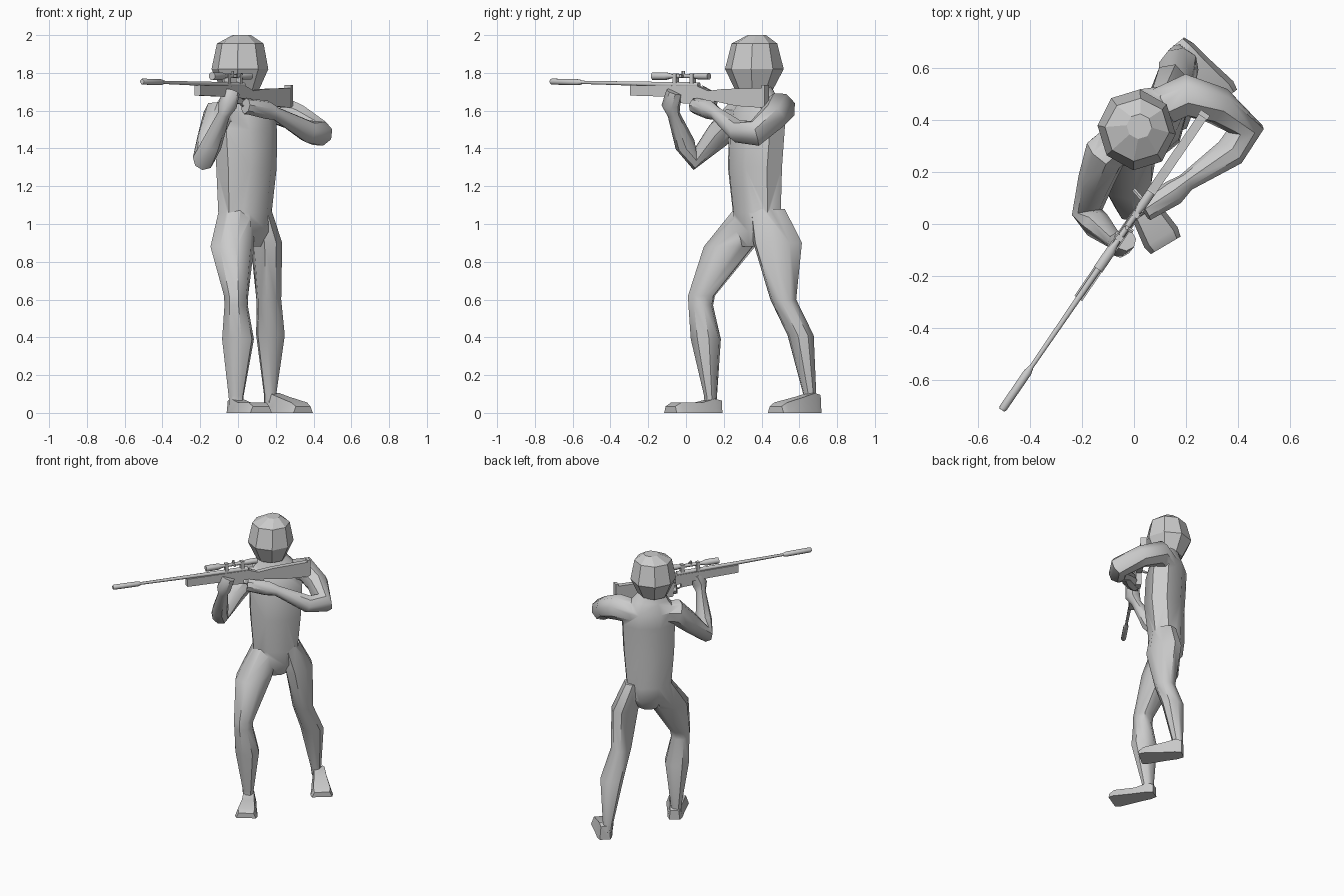
import bpy, bmesh
from math import sin, cos, pi, radians
from mathutils import Vector as V

if "Cube" in bpy.data.objects:
    bpy.data.objects.remove(bpy.data.objects["Cube"])


def skin(name, rings):
    """Closed surface through equal-sized rings of points."""
    bm = bmesh.new()
    loops = [[bm.verts.new(p) for p in r] for r in rings]
    n = len(loops[0])
    for a, b in zip(loops, loops[1:]):
        for i in range(n):
            bm.faces.new((a[i], a[(i + 1) % n], b[(i + 1) % n], b[i]))
    bm.faces.new(loops[0][::-1])
    bm.faces.new(loops[-1])
    bmesh.ops.recalc_face_normals(bm, faces=bm.faces)
    me = bpy.data.meshes.new(name)
    bm.to_mesh(me)
    bm.free()
    ob = bpy.data.objects.new(name, me)
    bpy.context.collection.objects.link(ob)
    return ob


def column(name, rows, yaw=0, n=8):
    """Level rings; rows are (x, y, z, half width, half depth)."""
    k, c, s = 1 / cos(pi / n), cos(radians(yaw)), sin(radians(yaw))
    rings = []
    for x, y, z, w, d in rows:
        ring = []
        for i in range(n):
            t = 2 * pi * (i + .5) / n
            u, v = k * w * cos(t), k * d * sin(t)
            ring.append(V((x + u * c - v * s, y + u * s + v * c, z)))
        rings.append(ring)
    return skin(name, rings)


def tube(name, rows, n=8):
    """Rings square to a path; rows are (x, y, z, radius)."""
    P = [V(r[:3]) for r in rows]
    rings = []
    for i, p in enumerate(P):
        t = V((0, 0, 0))
        if i:
            t += (p - P[i - 1]).normalized()
        if i < len(P) - 1:
            t += (P[i + 1] - p).normalized()
        t.normalize()
        if i == 0:
            u = t.cross(V((0, 0, 1))) if abs(t.z) < .95 else V((1, 0, 0))
        u = (u - t * u.dot(t)).normalized()
        w = t.cross(u)
        rings.append([p + rows[i][3] * (u * cos(2 * pi * (j + .5) / n) + w * sin(2 * pi * (j + .5) / n))
                      for j in range(n)])
    return skin(name, rings)


def foot(name, heel, toe, h):
    """Wedge shoe from heel to toe with ankle height h."""
    a, b = V((*heel, 0)), V((*toe, 0))
    side = (b - a).normalized().cross(V((0, 0, 1)))
    rings = []
    for t, lo, hi, z in ((0, .035, .028, h - .01), (.15, .05, .035, h), (.42, .057, .04, h - .02),
                         (.88, .075, .055, .055), (1, .066, .05, .035)):
        c = a.lerp(b, t)
        rings.append([c - side * lo, c + side * lo, c + side * hi + V((0, 0, z)), c - side * hi + V((0, 0, z))])
    return skin(name, rings)


def smooth(ob, angle):
    bpy.ops.object.select_all(action='DESELECT')
    ob.select_set(True)
    bpy.context.view_layer.objects.active = ob
    bpy.ops.object.shade_smooth_by_angle(angle=radians(angle))


# Torso, turned with the stance
body = column("body", [
    (.05, .36, .88, .07, .06), (.045, .375, .96, .14, .105), (.037, .375, 1.06, .145, .11),
    (.045, .365, 1.30, .165, .122), (.04, .375, 1.5, .172, .122), (.03, .385, 1.6, .18, .11),
    (.02, .385, 1.67, .12, .075), (.01, .37, 1.76, .055, .06)], yaw=39)

# Legs and feet
parts = [
    column("back_leg", [(.11, .43, 1.08, .06, .09), (.15, .485, .9, .076, .125), (.163, .515, .6, .062, .065),
                        (.172, .607, .41, .072, .065), (.17, .655, .1, .031, .033), (.17, .66, .05, .03, .03)], 10),
    column("front_leg", [(-.01, .34, 1.08, .085, .08), (-.03, .23, .88, .108, .13), (-.01, .082, .62, .06, .068),
                         (-.01, .078, .57, .058, .062), (0, .105, .39, .08, .075), (-.01, .13, .09, .038, .032),
                         (-.01, .13, .04, .035, .03)], -10),
    foot("front_foot", (-.03, .175), (.122, -.082), .075),
    foot("back_foot", (.165, .695), (.345, .475), .105),
    # Trigger arm with raised elbow
    tube("trigger_arm", [(.08, .44, 1.58, .08), (.2, .495, 1.61, .087), (.32, .455, 1.56, .075),
                         (.43, .365, 1.48, .072), (.37, .275, 1.49, .06), (.2, .16, 1.585, .036),
                         (.15, .12, 1.605, .05), (.04, .05, 1.625, .042)]),
    # Supporting arm with low elbow
    tube("support_arm", [(-.03, .34, 1.57, .08), (-.11, .27, 1.57, .085), (-.145, .17, 1.47, .07),
                         (-.18, .045, 1.345, .06), (-.14, -.005, 1.42, .055), (-.075, -.065, 1.58, .033),
                         (-.055, -.08, 1.63, .05), (-.035, -.06, 1.7, .045)]),
]

# Fuse limbs into the body
bpy.context.view_layer.objects.active = body
for p in parts:
    m = body.modifiers.new("union", 'BOOLEAN')
    m.object, m.operation, m.solver, m.use_self = p, 'UNION', 'EXACT', True
    bpy.ops.object.modifier_apply(modifier=m.name)
    bpy.data.objects.remove(p)
smooth(body, 44)

# Faceted helmeted head
column("head", [(.012, .36, 1.705, .09, .09), (.01, .362, 1.82, .139, .145), (.012, .362, 1.955, .115, .112),
                (.02, .375, 2.0, .045, .045)], yaw=17)

# Rifle: s runs from muzzle to butt
AX = V((.565, .825, 0))
SIDE = V((.825, -.565, 0))


def at(s, z, off=0):
    return V((-.508, -.715, z)) + AX * s + SIDE * off


def turned(name, rows, z, drop=0, n=8):
    ob = tube(name, [(*at(s, z - drop * s), r) for s, r in rows], n)
    smooth(ob, 50)
    return ob


def slab(name, pts, half):
    return skin(name, [[at(s, z, o) for s, z in pts] for o in (-half, half)])


turned("barrel", [(.17, .009), (.55, .012), (.95, .016)], 1.754, .02)
turned("muzzle_sleeve", [(0, .013), (.01, .017), (.175, .017), (.2, .01)], 1.754, .02)
slab("stock", [(.52, 1.68), (.52, 1.735), (.95, 1.73), (1.02, 1.705), (1.12, 1.715), (1.37, 1.72),
               (1.37, 1.615), (1.2, 1.625), (1.06, 1.65), (1.03, 1.58), (.98, 1.58), (.97, 1.66), (.84, 1.672)], .018)
slab("butt_pad", [(1.365, 1.61), (1.365, 1.735), (1.385, 1.735), (1.385, 1.61)], .021)
slab("magazine", [(.84, 1.64), (.84, 1.68), (.92, 1.68), (.92, 1.635)], .013)
turned("scope", [(.655, .021), (.74, .021), (.775, .012), (.92, .012), (.95, .019), (1.015, .019)], 1.783)
for i, s in enumerate((.79, .9)):
    slab(f"scope_mount_{i}", [(s, 1.73), (s, 1.798), (s + .022, 1.798), (s + .022, 1.73)], .014)
for name, a, b in (("scope_turret", at(.85, 1.78), at(.85, 1.81)),
                   ("scope_side_knob", at(.85, 1.783), at(.85, 1.783, .028)),
                   ("bolt_handle", at(.97, 1.725), at(.985, 1.70, -.06))):
    tube(name, [(*a, .009), (*b, .009)], 6)
guard = [at(.945 + .032 * cos(t), 1.655 + .03 * sin(t)) for t in [pi + pi * i / 6 for i in range(7)]]
tube("trigger_guard", [(*p, .005) for p in guard], 4)
